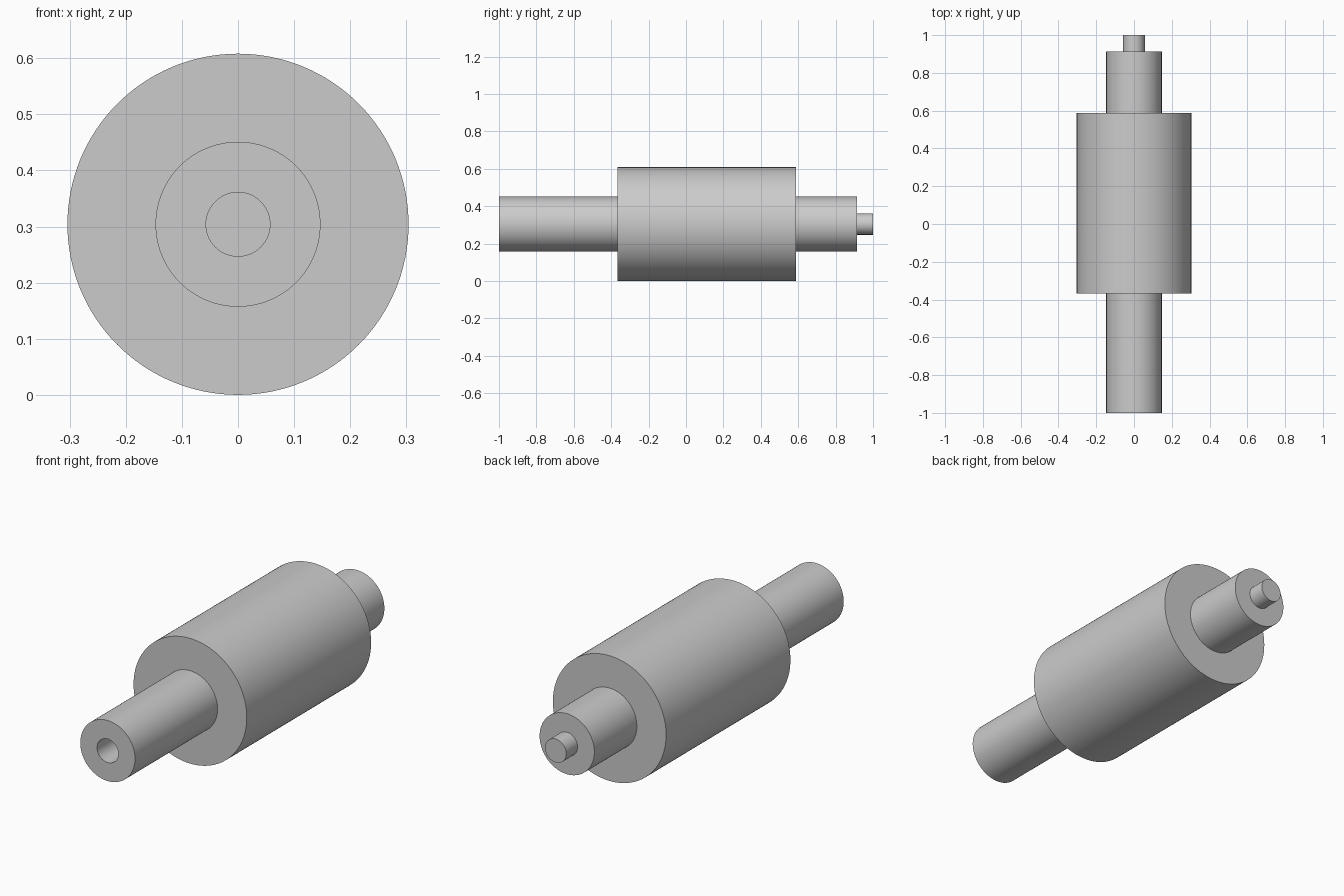
import bpy, bmesh, math
from mathutils import Matrix, Vector

if "Cube" in bpy.data.objects:
    bpy.data.objects.remove(bpy.data.objects["Cube"])

AXIS_Z = 0.304   # height of the roller axis
SIDES = 128

grey = bpy.data.materials.new("plain_grey")
grey.diffuse_color = (0.6, 0.6, 0.6, 1)
grey.use_nodes = True
grey.node_tree.nodes["Principled BSDF"].inputs["Base Color"].default_value = grey.diffuse_color


def lathe(name, profile):
    """Spin (radius, y) points around the horizontal axis; ends lie on the axis."""
    bm = bmesh.new()
    verts = [bm.verts.new((r, y, 0)) for r, y in profile]
    edges = [bm.edges.new(pair) for pair in zip(verts, verts[1:])]
    bmesh.ops.spin(bm, geom=verts + edges, cent=(0, 0, 0), axis=(0, 1, 0),
                   angle=math.tau, steps=SIDES, use_duplicate=False)
    bmesh.ops.remove_doubles(bm, verts=bm.verts, dist=1e-5)
    bmesh.ops.recalc_face_normals(bm, faces=bm.faces)
    bmesh.ops.transform(bm, matrix=Matrix.Translation(Vector((0, 0, AXIS_Z))), verts=bm.verts)
    mesh = bpy.data.meshes.new(name)
    bm.to_mesh(mesh)
    bm.free()
    mesh.materials.append(grey)
    obj = bpy.data.objects.new(name, mesh)
    bpy.context.collection.objects.link(obj)
    bpy.ops.object.select_all(action='DESELECT')
    obj.select_set(True)
    bpy.context.view_layer.objects.active = obj
    bpy.ops.object.shade_smooth_by_angle(angle=math.radians(30))
    return obj


BODY_R, SHAFT_R, PIN_R = 0.304, 0.147, 0.057

# One solid turned piece: bored front shaft, thick drum, rear shaft, end pin
lathe("stepped_roller", [
    (0, -0.70), (PIN_R, -0.70), (PIN_R, -1.0),          # blind bore
    (SHAFT_R, -1.0), (SHAFT_R, -0.367),                 # front shaft
    (BODY_R, -0.367), (BODY_R, 0.587),                  # drum
    (SHAFT_R, 0.587), (SHAFT_R, 0.913),                 # rear shaft
    (PIN_R, 0.913), (PIN_R, 1.0), (0, 1.0),             # end pin
])
